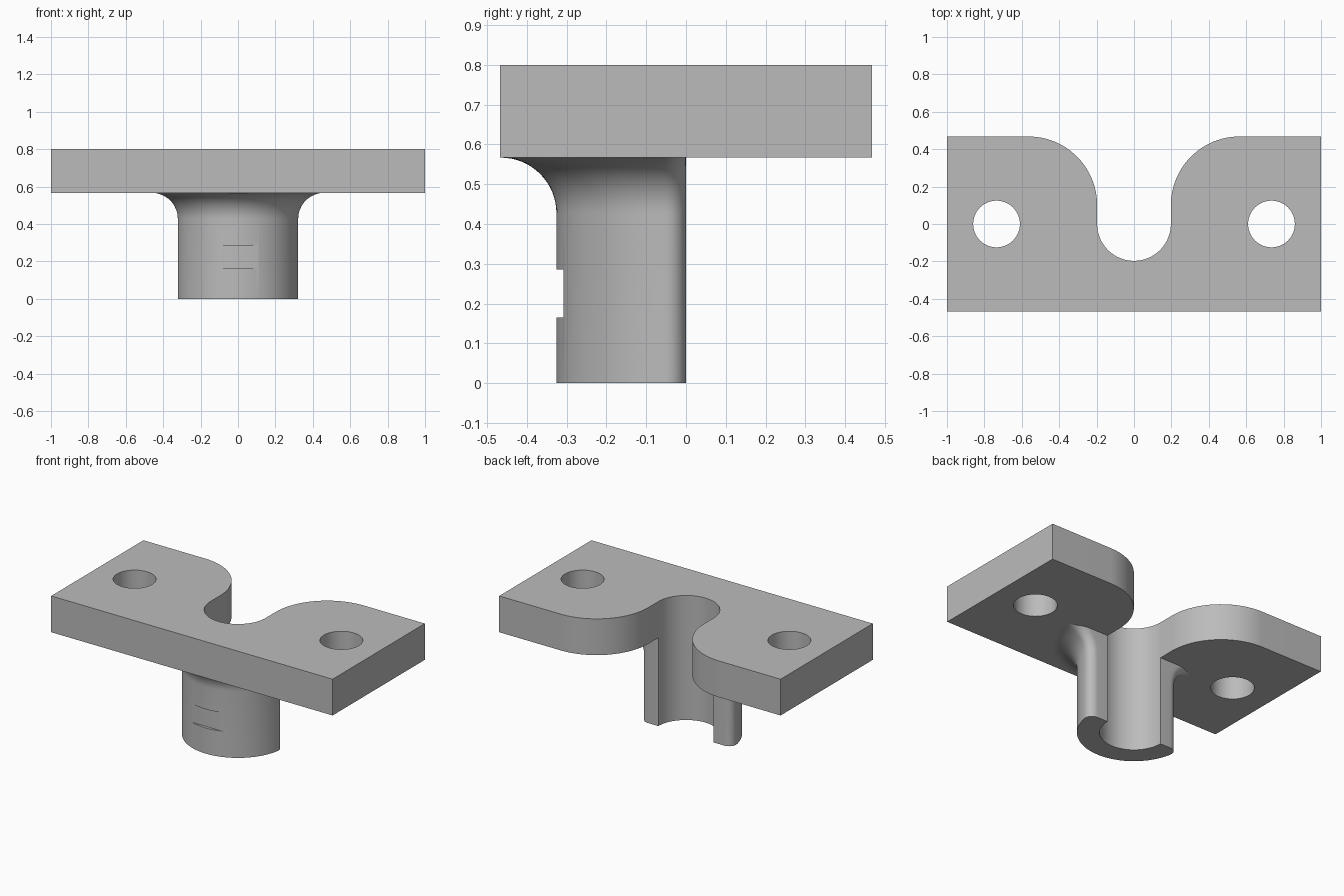
import bpy, bmesh
from math import sin, cos, pi, sqrt, asin

cube = bpy.data.objects.get("Cube")
if cube:
    bpy.data.objects.remove(cube)

grey = bpy.data.materials.new("plain_grey")
grey.use_nodes = True
GREY = (0.5, 0.5, 0.5, 1)
grey.diffuse_color = GREY
grey.node_tree.nodes["Principled BSDF"].inputs["Base Color"].default_value = GREY

BOTTOM, TOP = 0.567, 0.8      # plate heights
DEPTH = 0.468                 # half depth of the plate
SLOT = 0.197                  # slot radius
POST = 0.326                  # post radius
FLARE = 0.14                  # fillet under the plate
EDGE = 0.055                  # rounding of the post's rear edges


def arc(cx, cy, r, a0, a1, n):
    return [(cx + r * cos(a0 + (a1 - a0) * i / n),
             cy + r * sin(a0 + (a1 - a0) * i / n)) for i in range(n + 1)]


def loft(name, rings):
    """Bridge closed rings of equal length and cap both ends."""
    bm = bmesh.new()
    rows = [[bm.verts.new(p) for p in ring] for ring in rings]
    n = len(rows[0])
    for a, b in zip(rows, rows[1:]):
        for i in range(n):
            j = (i + 1) % n
            bm.faces.new((a[i], a[j], b[j], b[i]))
    bm.faces.new(rows[0])
    bm.faces.new(rows[-1])
    bmesh.ops.recalc_face_normals(bm, faces=bm.faces)
    mesh = bpy.data.meshes.new(name)
    bm.to_mesh(mesh)
    bm.free()
    mesh.materials.append(grey)
    obj = bpy.data.objects.new(name, mesh)
    bpy.context.collection.objects.link(obj)
    return obj


def prism(name, outline, z0, z1):
    return loft(name, [[(x, y, z) for x, y in outline] for z in (z0, z1)])


def finish(obj, cutters):
    """Cut the openings, then smooth the curved walls."""
    bpy.ops.object.select_all(action='DESELECT')
    bpy.context.view_layer.objects.active = obj
    obj.select_set(True)
    for c in cutters:
        mod = obj.modifiers.new("cut", 'BOOLEAN')
        mod.operation = 'DIFFERENCE'
        mod.solver = 'EXACT'
        mod.object = c
        bpy.ops.object.modifier_apply(modifier=mod.name)
        bpy.data.objects.remove(c)
    bpy.ops.object.shade_smooth_by_angle(angle=0.5)


# Mounting plate with a flared slot and two bolt holes
swell = DEPTH - 0.1
right = arc(SLOT + swell, 0.1, swell, pi / 2, pi, 24)
left = [(-x, y) for x, y in reversed(right)]
outline = [(1, -DEPTH), (1, DEPTH)] + right + arc(0, 0, SLOT, 0, -pi, 40) + left
outline += [(-1, DEPTH), (-1, -DEPTH)]
plate = prism("mounting_plate", outline, BOTTOM, TOP)
holes = [prism("bolt_hole_cutter", arc(s * 0.735, 0, 0.125, 0, 2 * pi, 48)[:-1], 0.5, 0.9)
         for s in (-1, 1)]
finish(plate, holes)


# Half-round post, flaring into the plate, with rounded rear edges
def post_ring(r, z, nr, nz, inner, flat_z=None):
    side = []
    for i in range(8):
        u = pi / 2 * i / 8
        s, d = EDGE * (1 - cos(u)), EDGE * (1 - sin(u))
        rr = r - d * nr
        side.append((sqrt(rr * rr - s * s), -s, z - d * nz if flat_z is None else flat_z))
    zz = z if flat_z is None else flat_z
    a = asin(EDGE / r)
    mid = [(x, y, zz) for x, y in arc(0, 0, r, -a, a - pi, 48)]
    far = [(-x, y, h) for x, y, h in reversed(side)]
    bore = [(x, y, zz) for x, y in arc(0, 0, inner, -pi, 0, 40)]
    return side + mid + far + bore


rings = [post_ring(POST, 0, 1, 0, SLOT)]
for i in range(17):
    t = pi / 2 * i / 16
    rings.append(post_ring(POST + FLARE * (1 - cos(t)),
                           BOTTOM - FLARE * (1 - sin(t)), cos(t), -sin(t), SLOT))
rings.append(post_ring(POST + FLARE, BOTTOM, 0, -1, SLOT + 0.01, 0.66))
post = loft("half_round_post", rings)

# Shallow flat cut across the front of the post
flat = prism("flat_cutter", [(-0.2, -0.5), (0.2, -0.5), (0.2, -0.308), (-0.2, -0.308)],
             0.165, 0.285)
finish(post, [flat])
